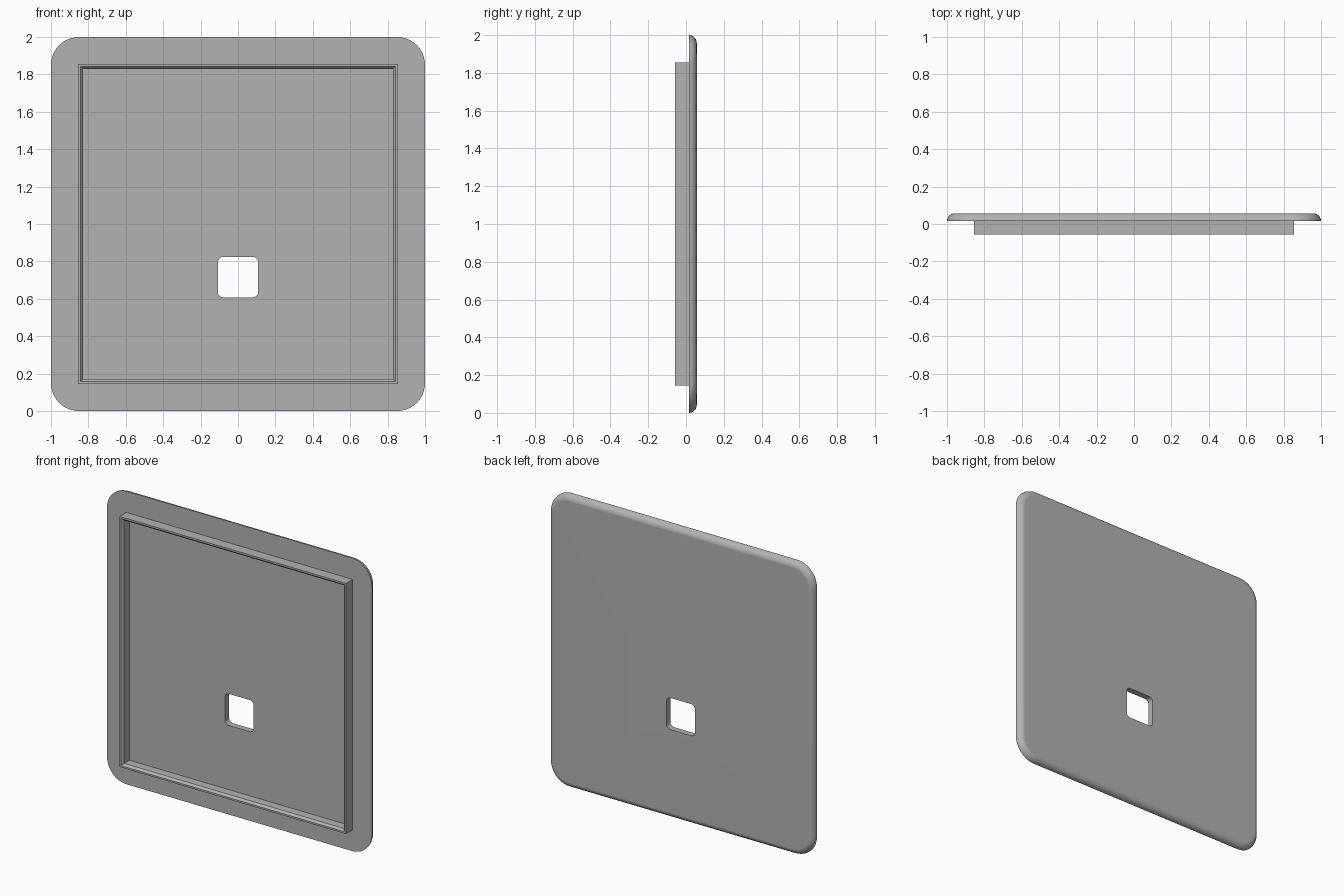
import bpy
import bmesh
from math import sin, cos, pi
from mathutils import Vector

cube = bpy.data.objects.get("Cube")
if cube:
    bpy.data.objects.remove(cube)

grey = bpy.data.materials.new("mid grey")
grey.use_nodes = True
colour = (0.45, 0.45, 0.45, 1)
grey.diffuse_color = colour
grey.node_tree.nodes["Principled BSDF"].inputs["Base Color"].default_value = colour


def outline(half, radius, y, steps, centre_z=1.0):
    """Square loop facing front, with rounded corners (steps=0 is a sharp corner)."""
    points = []
    for corner, (sx, sz) in enumerate([(1, 1), (-1, 1), (-1, -1), (1, -1)]):
        for i in range(steps + 1):
            a = (corner + i / max(steps, 1)) * pi / 2
            inset = half - radius
            points.append(Vector((sx * inset + radius * cos(a), y,
                                  centre_z + sz * inset + radius * sin(a))))
    return points


def ring_solid(name, loops):
    """Join successive loops, and the last to the first, into a closed ring."""
    bm = bmesh.new()
    rows = [[bm.verts.new(p) for p in loop] for loop in loops]
    count = len(rows[0])
    for k, row in enumerate(rows):
        nxt = rows[(k + 1) % len(rows)]
        for i in range(count):
            j = (i + 1) % count
            bm.faces.new((row[i], row[j], nxt[j], nxt[i]))
    bmesh.ops.recalc_face_normals(bm, faces=bm.faces)
    mesh = bpy.data.meshes.new(name)
    bm.to_mesh(mesh)
    bm.free()
    mesh.materials.append(grey)
    obj = bpy.data.objects.new(name, mesh)
    bpy.context.collection.objects.link(obj)
    return obj


# Cover plate: flat front, quarter-round back edge, small rounded window
FRONT, BACK, STEPS = 0.015, 0.057, 10
fillet = BACK - FRONT
loops = []
for i in range(STEPS + 1):
    a = i / STEPS * pi / 2
    inset = fillet * (1 - cos(a))
    loops.append(outline(1 - inset, 0.15 - inset, FRONT + fillet * sin(a), STEPS))
for y in (BACK, FRONT):
    loops.append(outline(0.108, 0.03, y, STEPS, centre_z=0.716))
plate = ring_solid("cover_plate", loops)

bpy.ops.object.select_all(action="DESELECT")
plate.select_set(True)
bpy.context.view_layer.objects.active = plate
bpy.ops.object.shade_smooth_by_angle(angle=pi / 6)
weighted = plate.modifiers.new("even_shading", "WEIGHTED_NORMAL")
weighted.keep_sharp = True

# Square locating rim on the front, with a chamfered inner lip
rim_profile = [(0.855, FRONT + 0.005), (0.855, -0.057), (0.843, -0.057),
               (0.83, -0.042), (0.83, FRONT + 0.005)]
ring_solid("locating_rim", [outline(half, 0, y, 0) for half, y in rim_profile])
